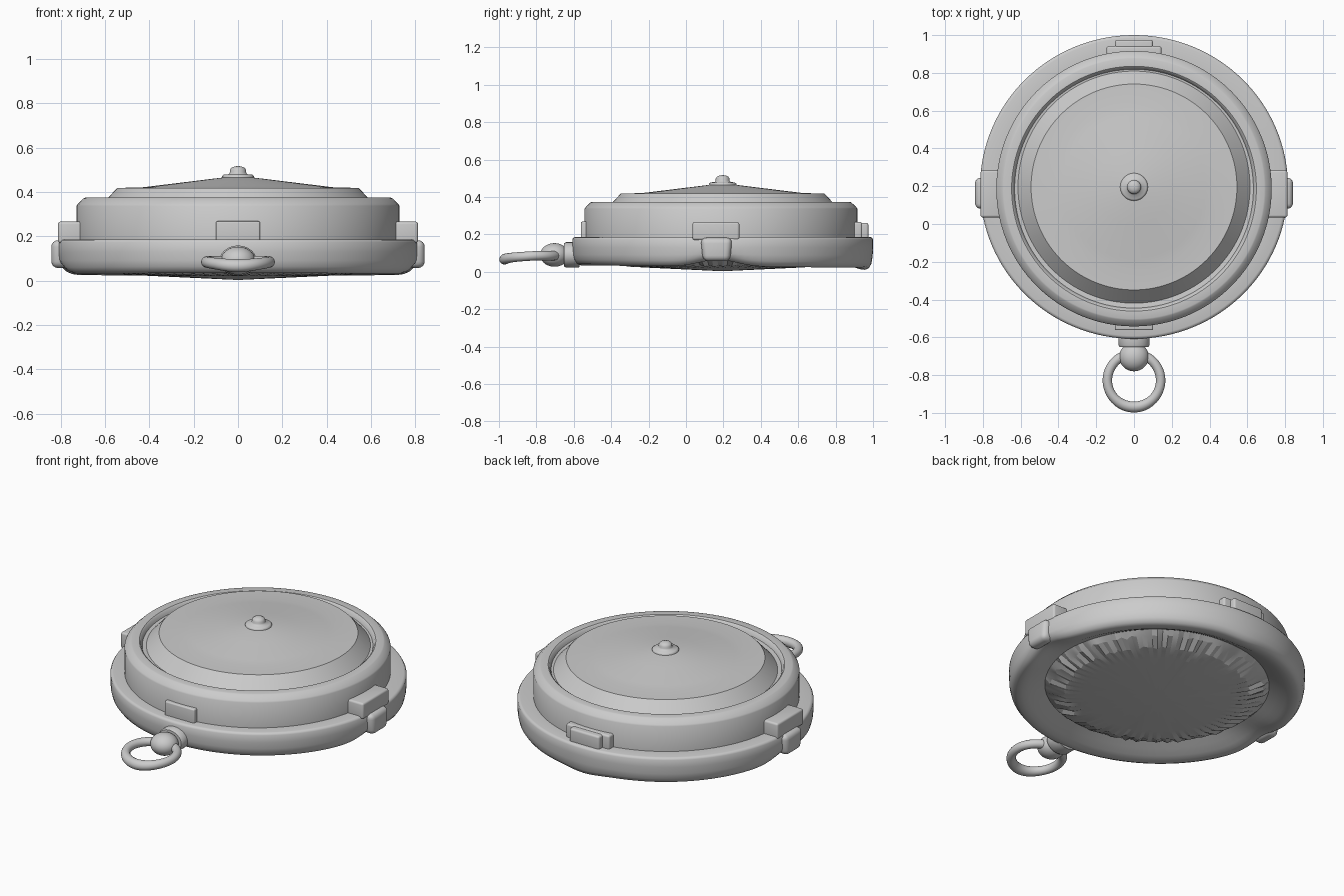
import bpy, bmesh, random
from math import sin, cos, pi, exp, radians

if "Cube" in bpy.data.objects:
    bpy.data.objects.remove(bpy.data.objects["Cube"])

random.seed(3)
CY = 0.196      # centre of the round body in y
SEG = 128


def finish(name, bm, angle=35):
    bmesh.ops.recalc_face_normals(bm, faces=bm.faces)
    mesh = bpy.data.meshes.new(name)
    bm.to_mesh(mesh)
    bm.free()
    ob = bpy.data.objects.new(name, mesh)
    bpy.context.collection.objects.link(ob)
    bpy.ops.object.select_all(action='DESELECT')
    ob.select_set(True)
    bpy.context.view_layer.objects.active = ob
    bpy.ops.object.shade_smooth_by_angle(angle=radians(angle))
    return ob


def lathe(name, profile, tweak=None, xs=1.0, angle=35, cy=CY):
    """Revolve (radius, z) points about the body axis; radius 0 makes a pole."""
    bm = bmesh.new()
    rings = []
    for k, (r, z) in enumerate(profile):
        if r == 0:
            rings.append([bm.verts.new((0, cy, z))] * SEG)
            continue
        ring = []
        for i in range(SEG):
            a = 2 * pi * i / SEG
            p = [r * cos(a) * xs, cy + r * sin(a), z]
            if tweak:
                p = tweak(k, i, p)
            ring.append(bm.verts.new(p))
        rings.append(ring)
    for lo, hi in zip(rings, rings[1:]):
        for i in range(SEG):
            j = (i + 1) % SEG
            vs = list(dict.fromkeys((lo[i], lo[j], hi[j], hi[i])))
            bm.faces.new(vs)
    return finish(name, bm, angle)


def block(name, x, y, z, bevel=0.012, taper=1.0):
    """Rounded box from ranges; taper narrows the lower end along y."""
    bm = bmesh.new()
    bmesh.ops.create_cube(bm, size=1)
    ym = sum(y) / 2
    for v in bm.verts:
        w = taper if v.co.z < 0 else 1
        v.co = (x[v.co.x > 0], ym + (y[v.co.y > 0] - ym) * w, z[v.co.z > 0])
    bmesh.ops.bevel(bm, geom=bm.edges[:], offset=bevel, segments=4,
                    profile=0.5, affect='EDGES')
    return finish(name, bm)


# Lower shell: rounded base ring with an inward-rising underside lip,
# scooped under the side clasps and dipping at the back
def shell_shape(k, i, p):
    x, y, z = p
    if z < 0.1:
        w = min(1, (0.1 - z) / 0.05)
        side = min(1, max(0, (abs(x) - 0.5) / 0.25))
        p[2] += w * 0.036 * exp(-((y - 0.17) / 0.14) ** 2) * side
        p[2] -= w * (0.008 * max(0, y - 0.2) - 0.012 * max(0, -y))
        p[2] -= w * 0.013 * exp(-(x / 0.12) ** 2) * max(0, (y - 0.7) / 0.3)
    return p


lathe("base_shell", [(0.61, 0.085), (0.655, 0.062), (0.70, 0.040), (0.73, 0.030),
                     (0.76, 0.028), (0.78, 0.036), (0.795, 0.058), (0.802, 0.09),
                     (0.804, 0.13), (0.804, 0.173), (0.798, 0.183), (0.788, 0.186),
                     (0.715, 0.186)],
      shell_shape, xs=1.014, angle=60)


# Underside: shallow cone with a fluted, ragged border
def flutes(k, i, p):
    if k == 0:
        return shell_shape(0, i, p)
    if k in (1, 2):
        s = 1 + random.uniform(-0.025, 0.025)
        p[0] *= s
        p[1] = CY + (p[1] - CY) * s
        p[2] += (0.004 if i % 2 else -0.004) + random.uniform(-0.002, 0.002)
    return p


lathe("underside", [(0.61, 0.085), (0.575, 0.062), (0.50, 0.032), (0.40, 0.022), (0, 0.003)],
      flutes, xs=1.014, angle=15)

# Upper housing with chamfered rim and groove around the lid
lathe("housing", [(0.729, 0.18), (0.729, 0.337), (0.724, 0.345), (0.697, 0.371),
                  (0.689, 0.374), (0.648, 0.374), (0.640, 0.368), (0.632, 0.345),
                  (0.605, 0.342)], cy=0.187)

# Lid: crisp sloped border and low conical top
lathe("lid", [(0.617, 0.34), (0.545, 0.418), (0.43, 0.421), (0.38, 0.427),
              (0.2, 0.449), (0.07, 0.465), (0, 0.467)], angle=20)

# Central knob: flange and domed button
lathe("knob", [(0.073, 0.462), (0.073, 0.471), (0.064, 0.478), (0.042, 0.48),
               (0.037, 0.488), (0.037, 0.498), (0.03, 0.509), (0.016, 0.515), (0, 0.517)],
      angle=60)

# Side clasps: upper block and hanging lug, both sides
for s, side in ((1, "right"), (-1, "left")):
    block("clasp_block_" + side, sorted((s * 0.70, s * 0.812)), (0.035, 0.285), (0.17, 0.266))
    block("clasp_lug_" + side, sorted((s * 0.765, s * 0.842)), (0.078, 0.248),
          (0.057, 0.182), 0.03, 0.85)

# Front and back clasp blocks
block("clasp_front", (-0.1, 0.1), (-0.562, -0.5), (0.17, 0.268), 0.008)
block("clasp_back", (-0.145, 0.145), (0.87, 0.942), (0.17, 0.266))
block("clasp_back_step", (-0.1, 0.1), (0.9, 0.975), (0.17, 0.262))

# Pendant mount: oval collar
bm = bmesh.new()
prof = [(0, -0.57), (0.08, -0.57), (0.083, -0.59), (0.083, -0.64), (0.076, -0.652), (0, -0.652)]
rings = [[bm.verts.new((max(r, 1e-4) * cos(2 * pi * i / 48), y,
                        0.09 + 0.82 * max(r, 1e-4) * sin(2 * pi * i / 48)))
          for i in range(48)] for r, y in prof]
for a, b in zip(rings, rings[1:]):
    for i in range(48):
        bm.faces.new((a[i], a[i - 1], b[i - 1], b[i]))
bmesh.ops.remove_doubles(bm, verts=bm.verts, dist=0.001)
finish("ring_collar", bm)

# Pendant ball
bm = bmesh.new()
bmesh.ops.create_uvsphere(bm, u_segments=40, v_segments=24, radius=1)
for v in bm.verts:
    v.co = (v.co.x * 0.078, -0.703 + v.co.y * 0.077, 0.09 + v.co.z * 0.063)
finish("ring_ball", bm)

# Hanging ring, slightly drooping and thicker at its far end
bm = bmesh.new()
N, M = 72, 16
loops = []
for i in range(N):
    a = 2 * pi * i / N
    far = max(0, -sin(a)) ** 4
    t = 0.025 + 0.004 * far
    loop = []
    for j in range(M):
        b = 2 * pi * j / M
        R = 0.141 + t * cos(b)
        y = -0.828 + R * sin(a)
        droop = 0.086 + 0.06 * min(0, y + 0.8) - 0.008 * far
        loop.append(bm.verts.new((R * cos(a), y, droop + t * sin(b))))
    loops.append(loop)
for i in range(N):
    for j in range(M):
        bm.faces.new((loops[i - 1][j - 1], loops[i][j - 1], loops[i][j], loops[i - 1][j]))
finish("hanging_ring", bm)
